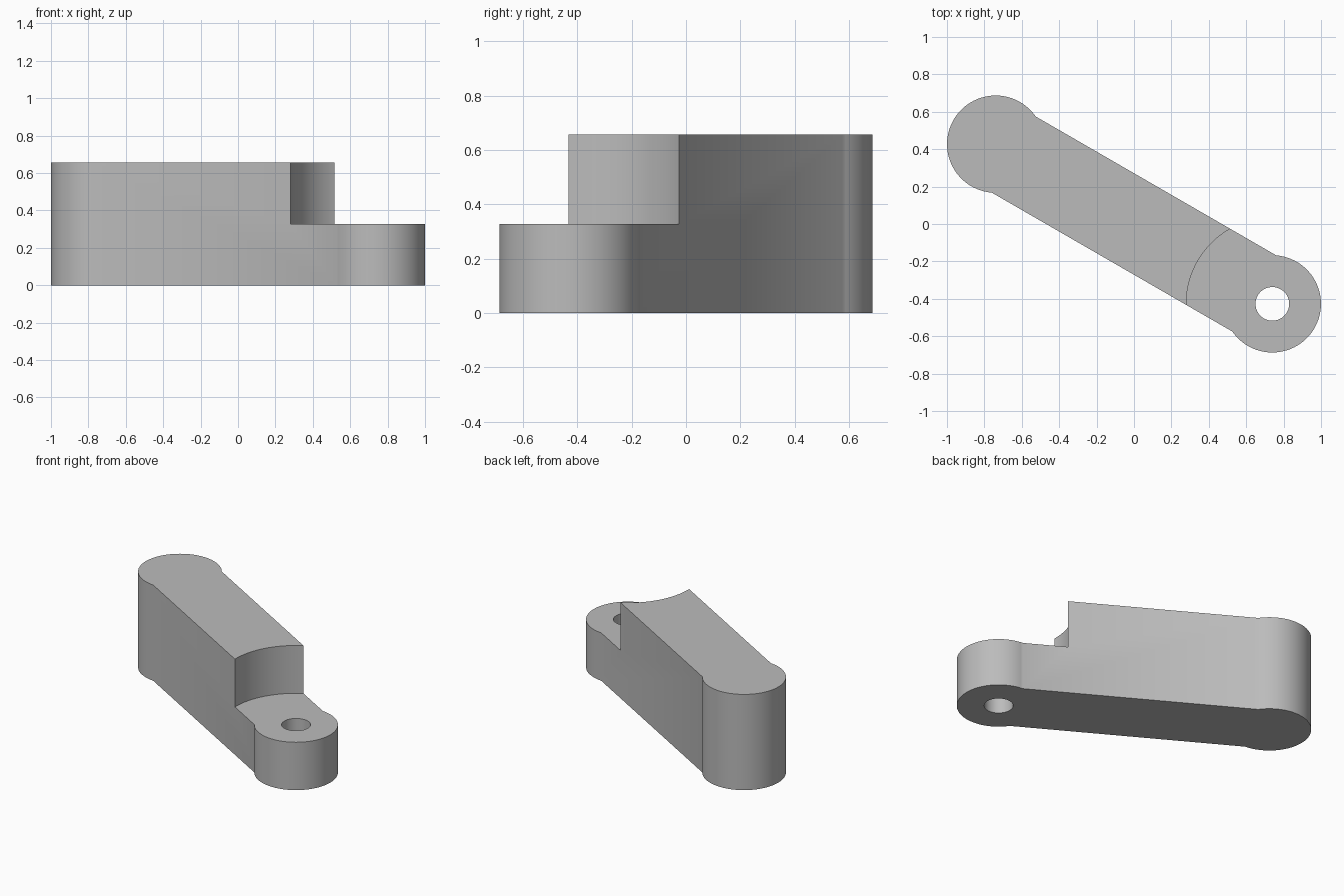
import bpy, bmesh, math
from mathutils import Vector

if "Cube" in bpy.data.objects:
    bpy.data.objects.remove(bpy.data.objects["Cube"])

ANGLE = math.radians(-30)
REACH = 0.854          # centre to each boss axis
BOSS_R = 0.26
HALF_W = 0.235
HEIGHT, STEP = 0.656, 0.328
PIVOT = Vector((REACH * math.cos(ANGLE), REACH * math.sin(ANGLE), 0))

grey = bpy.data.materials.new("plain grey")
grey.use_nodes = True
colour = (0.5, 0.5, 0.5, 1)
grey.diffuse_color = colour
grey.node_tree.nodes["Principled BSDF"].inputs["Base Color"].default_value = colour


def prism(name, outline, z0, z1):
    """Extrude a closed outline of (x, y) points from z0 to z1."""
    bm = bmesh.new()
    base = bm.faces.new([bm.verts.new((x, y, z0)) for x, y in outline])
    top = bmesh.ops.extrude_face_region(bm, geom=[base])["geom"]
    verts = [v for v in top if isinstance(v, bmesh.types.BMVert)]
    bmesh.ops.translate(bm, verts=verts, vec=(0, 0, z1 - z0))
    bmesh.ops.recalc_face_normals(bm, faces=bm.faces)
    mesh = bpy.data.meshes.new(name)
    bm.to_mesh(mesh)
    bm.free()
    mesh.materials.append(grey)
    obj = bpy.data.objects.new(name, mesh)
    bpy.context.collection.objects.link(obj)
    return obj


def arc(cx, cy, r, a0, a1, n):
    return [(cx + r * math.cos(a0 + (a1 - a0) * i / n),
             cy + r * math.sin(a0 + (a1 - a0) * i / n)) for i in range(n + 1)]


def circle(centre, r, n):
    return arc(centre.x, centre.y, r, 0, math.tau, n)[:-1]


# Arm outline: two round bosses joined by a slightly narrower bar
junction = math.pi - math.asin(HALF_W / BOSS_R)
half = arc(REACH, 0, BOSS_R, -junction, junction, 64)
outline = half + [(-x, -y) for x, y in half]
c, s = math.cos(ANGLE), math.sin(ANGLE)
outline = [(x * c - y * s, x * s + y * c) for x, y in outline]
arm = prism("link_arm", outline, 0, HEIGHT)

# Curved step and pin hole, both centred on the lower boss
cutters = [prism("step_cutter", circle(PIVOT, 0.46, 128), STEP, HEIGHT + 0.1),
           prism("hole_cutter", circle(PIVOT, 0.09, 64), -0.1, HEIGHT + 0.1)]
bpy.context.view_layer.objects.active = arm
for cutter in cutters:
    cutter.hide_render = True
    mod = arm.modifiers.new(cutter.name, "BOOLEAN")
    mod.operation = "DIFFERENCE"
    mod.solver = "EXACT"
    mod.object = cutter
    bpy.ops.object.modifier_apply(modifier=mod.name)
    bpy.data.objects.remove(cutter)

# Smooth walls with crisp rims
bpy.ops.object.select_all(action="DESELECT")
arm.select_set(True)
bpy.ops.object.shade_smooth_by_angle(angle=math.radians(30))
